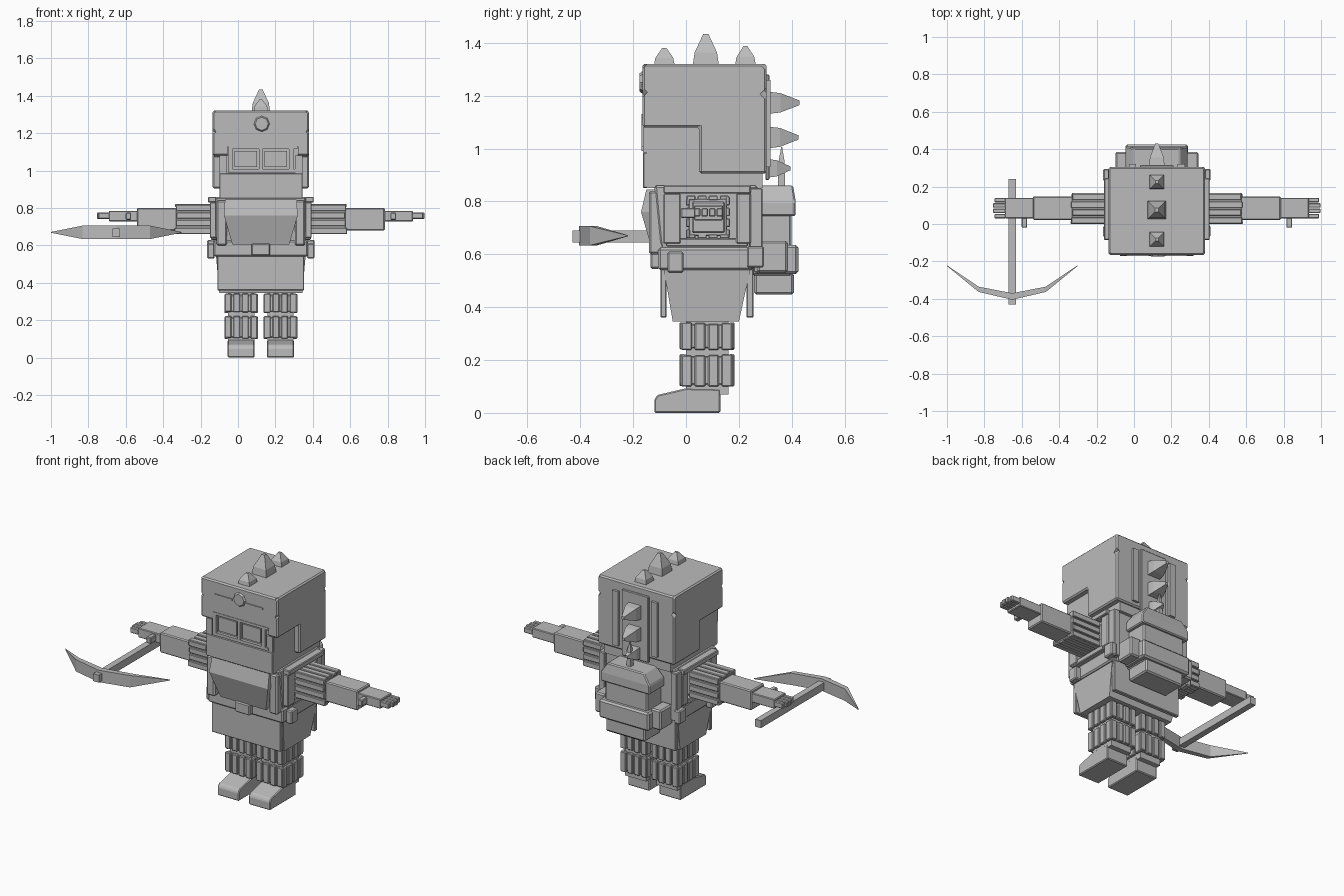
import bpy, bmesh, math, random
from mathutils import Vector, Matrix

if "Cube" in bpy.data.objects:
    bpy.data.objects.remove(bpy.data.objects["Cube"])

random.seed(4)
C = 0.122  # body centre line in x
grey = bpy.data.materials.new("stone grey")
grey.diffuse_color = (0.5, 0.5, 0.5, 1)
grey.use_nodes = True
grey.node_tree.nodes["Principled BSDF"].inputs["Base Color"].default_value = grey.diffuse_color


def finish(name, bm, bevel=0.0):
    bmesh.ops.recalc_face_normals(bm, faces=bm.faces)
    me = bpy.data.meshes.new(name)
    bm.to_mesh(me)
    bm.free()
    me.materials.append(grey)
    ob = bpy.data.objects.new(name, me)
    bpy.context.collection.objects.link(ob)
    if bevel:
        m = ob.modifiers.new("edge", 'BEVEL')
        m.width, m.segments = bevel, 1
    return ob


def add_box(bm, x0, x1, y0, y1, z0, z1):
    mat = Matrix.Translation(((x0 + x1) / 2, (y0 + y1) / 2, (z0 + z1) / 2))
    mat = mat @ Matrix.Diagonal((x1 - x0, y1 - y0, z1 - z0, 1))
    bmesh.ops.create_cube(bm, size=1, matrix=mat)


def boxes(name, items, bevel=0.0):
    bm = bmesh.new()
    for b in items:
        add_box(bm, *b)
    return finish(name, bm, bevel)


def both(b):
    """A box and its reflection across the body centre line."""
    return [b, (2 * C - b[1], 2 * C - b[0]) + tuple(b[2:])]


def loft(name, rings, bevel=0.0, mat=None):
    """Rectangles (z, x0, x1, y0, y1) joined upwards."""
    bm = bmesh.new()
    loops = [[bm.verts.new(p) for p in ((x0, y0, z), (x1, y0, z), (x1, y1, z), (x0, y1, z))]
             for z, x0, x1, y0, y1 in rings]
    for a, b in zip(loops, loops[1:]):
        for i in range(4):
            j = (i + 1) % 4
            bm.faces.new((a[i], a[j], b[j], b[i]))
    bm.faces.new(loops[0])
    bm.faces.new(loops[-1])
    if mat:
        bm.transform(mat)
    return finish(name, bm, bevel)


def extrude_x(name, profile, x0, x1, bevel=0.0):
    """A (y, z) outline extruded along x."""
    bm = bmesh.new()
    f = bm.faces.new([bm.verts.new((x0, y, z)) for y, z in profile])
    r = bmesh.ops.extrude_face_region(bm, geom=[f])
    bmesh.ops.translate(bm, vec=(x1 - x0, 0, 0),
                        verts=[v for v in r["geom"] if isinstance(v, bmesh.types.BMVert)])
    return finish(name, bm, bevel)


# helmet with stepped lower edge
helmet = extrude_x("helmet", [(-.165, 1.08), (.05, 1.08), (.05, .905), (.305, .905),
                              (.305, 1.32), (-.165, 1.32)], -.135, .38, .008)
# helmet cutter: goggle opening and small edge nicks
bm = bmesh.new()
add_box(bm, -.055, .32, -.25, -.15, .99, 1.13)
for sx in (-.135, .38):
    for sy in (-.165, .305):
        for z in (1.21, 1.32):
            spot = (sx, sy, z)
            mat = Matrix.Translation(spot) @ Matrix.Rotation(math.pi / 4, 4, 'X') \
                @ Matrix.Rotation(math.pi / 4, 4, 'Z')
            bmesh.ops.create_cube(bm, size=random.uniform(.022, .03), matrix=mat)
cutter = finish("helmet_cutter", bm)
cutter.hide_render = True
cutter.hide_viewport = True
cutter.display_type = 'WIRE'
cut = helmet.modifiers.new("cut", 'BOOLEAN')
cut.operation, cut.object, cut.solver = 'DIFFERENCE', cutter, 'EXACT'

# face and goggles
boxes("face", [(-.1, .345, -.15, .29, .85, 1.15)])
boxes("lower_face", [(-.1, .345, -.163, -.14, .85, .985)], .004)
boxes("face_cheek", both((-.1, -.06, -.163, -.14, .985, 1.08)))
boxes("goggle_frame", [(-.053, .318, -.168, -.145, .99, 1.008),
                       (-.053, .318, -.168, -.145, 1.115, 1.13)]
      + both((-.053, -.03, -.168, -.145, 1.008, 1.115))
      + [(.113, .131, -.168, -.145, 1.008, 1.115)])
boxes("goggle_lens", both((-.018, .102, -.160, -.145, 1.02, 1.105)))

# helmet emblem, trim and rear panel
bm = bmesh.new()
bmesh.ops.create_cone(bm, cap_ends=True, segments=8, radius1=.045, radius2=.035, depth=.014,
                      matrix=Matrix.Translation((C + .005, -.168, 1.25)) @ Matrix.Rotation(math.pi / 2, 4, 'X'))
finish("emblem", bm)
boxes("brow_trim", both((-.04, .08, -.171, -.16, 1.232, 1.242)))
boxes("rear_panel", [(C - .09, C + .09, .3, .315, .88, 1.28)], .004)
boxes("rear_strips", both((C - .15, C - .11, .3, .32, .93, 1.26)))


def spike(name, base, w, h, rot):
    mat = Matrix.Translation(base) @ rot
    loft(name, [(-.01, -w, w, -w, w), (h * .38, -w * .85, w * .85, -w * .85, w * .85),
                (h, -w * .2, w * .2, -w * .2, w * .2)], mat=mat)


# crest spikes along the top and down the back
for y, w, h in ((-.082, .04, .06), (.075, .05, .113), (.225, .04, .067)):
    spike("top_spike", (C, y, 1.32), w, h, Matrix())
for z, w, h in ((1.173, .043, .118), (1.042, .042, .113), (.925, .036, .083)):
    spike("back_spike", (C, .312, z), w, h, Matrix.Rotation(-math.pi / 2, 4, 'X'))
loft("pack_spike", [(.85, C - .014, C + .014, .347, .375), (.95, C - .012, C + .012, .35, .373),
                    (1.005, C - .002, C + .002, .36, .364)])

# torso, chest bib and belt
loft("torso", [(.52, -.1, .344, -.08, .25), (.65, -.12, .364, -.1, .27),
               (.86, -.12, .364, -.12, .27)], .008)
loft("chest_bib", [(.605, -.03, .274, -.125, -.04), (.76, -.075, .319, -.17, -.04),
                   (.845, -.07, .314, -.15, -.04)])
boxes("jacket_front", both((-.115, -.06, -.14, -.08, .6, .84)), .008)
boxes("belt", [(-.13, .374, -.105, .255, .54, .625)], .008)
boxes("belt_buckle", [(C - .05, C + .05, -.135, -.1, .545, .61)], .006)
boxes("belt_pouches", both((-.165, -.125, -.07, -.01, .53, .61))
      + both((-.165, -.125, .23, .295, .55, .63)), .006)

# vest frames round the shoulders
frame = []
for b in ((-.16, -.115, -.085, .245, .83, .86), (-.15, -.115, -.085, -.02, .64, .83),
          (-.15, -.115, .19, .245, .64, .83), (-.145, -.115, -.075, .235, .63, .66),
          (-.14, -.1, .24, .29, .56, .85)):
    frame += both(b)
boxes("vest_frame", frame, .004)

# skirt and hanging flaps
loft("skirt", [(.345, -.1, .344, -.05, .2), (.55, -.118, .362, -.085, .245)])
boxes("skirt_flap", [(-.11, .354, -.097, -.073, .36, .55), (-.11, .354, .228, .255, .36, .55)], .004)

# legs with pleated trouser segments, and boots
for side, mid in (("left", .017), ("right", 2 * C - .017)):
    boxes(side + "_leg", [(mid - .07, mid + .07, .0, .16, .07, .36)])
    for z0, z1, part in ((.1, .222, "lower"), (.238, .342, "upper")):
        w, y0, y1 = .08, -.013, .172
        items = [(mid - w, mid + w, y0, y1, z0 + .008, z1 - .008)]
        for i in range(4):  # pleats on the front and back
            x = mid - .088 + i * .046
            for ya, yb in ((y0 - .012, y0 + .01), (y1 - .01, y1 + .012)):
                items.append((x, x + .036, ya, yb, z0 + random.uniform(0, .008), z1))
        for i in range(4):  # pleats on the sides
            y = y0 - .005 + i * .051
            for s in (-1, 1):
                xs = sorted((mid + s * (w - .01), mid + s * (w + .01)))
                items.append((*xs, y, y + .04, z0, z1 - random.uniform(0, .008)))
        boxes(side + "_" + part + "_trouser", items, .004)
    extrude_x(side + "_boot", [(-.12, 0), (.13, 0), (.13, .09), (.0, .093), (-.108, .068), (-.12, .05)],
              mid + .006 - .078, mid + .006 + .078 - .012, .005)

# arms: pleated sleeve, forearm, hand, fingers, thumb
sleeve = both((.36, .575, .01, .155, .67, .81))
for i in range(4):
    y, z = .002 + i * .042, .662 + i * .041
    for za, zb in ((.66, .675), (.805, .822)):
        sleeve += both((.38, .583 - random.uniform(0, .01), y, y + .034, za, zb))
    for ya, yb in ((0, .015), (.15, .166)):
        sleeve += both((.38, .583 - random.uniform(0, .01), ya, yb, z, z + .032))
boxes("sleeves", sleeve, .003)
boxes("forearms", both((.57, .785, .022, .147, .68, .8)), .006)
boxes("hands", both((.78, .935, .03, .14, .728, .785)), .004)
fingers = []
for i in range(4):
    y = .03 + i * .0285
    fingers += both((.93, .998 - .008 * (i in (0, 3)), y, y + .024, .742, .775))
boxes("fingers", fingers, .004)
boxes("thumbs", both((.815, .845, -.02, .035, .737, .775)), .004)

# backpack with flap, pocket, side pouches and bedroll
boxes("pack_body", [(-.02, .264, .25, .4, .52, .8)], .008)
loft("pack_flap", [(.745, -.045, .285, .27, .415), (.8, -.045, .285, .27, .415),
                   (.86, -.0, .244, .28, .405)], .006)
boxes("pack_pocket", [(-.045, .289, .26, .425, .525, .635)], .01)
boxes("pack_side_pouches", both((-.1, -.03, .27, .385, .53, .65)), .008)
boxes("bedroll", [(-.01, .254, .258, .408, .447, .53)], .008)

# pickaxe handle
boxes("pick_handle", [(-.67, -.632, -.43, .24, .645, .69)])
# pickaxe blade: sections (x, inner y, outer y, half height)
bm = bmesh.new()
half = [(-.35, .22, .224, .002), (-.18, .335, .363, .036), (0, .37, .405, .036)]
sections = half + [(-x, a, b, h) for x, a, b, h in half[1::-1]]
loops = [[bm.verts.new((x - .651, y, .67 + s * h)) for y, s in ((-a, -1), (-b, -1), (-b, 1), (-a, 1))]
         for x, a, b, h in sections]
for a, b in zip(loops, loops[1:]):
    for i in range(4):
        j = (i + 1) % 4
        bm.faces.new((a[i], a[j], b[j], b[i]))
bm.faces.new(loops[0])
bm.faces.new(loops[-1])
finish("pick_blade", bm)
